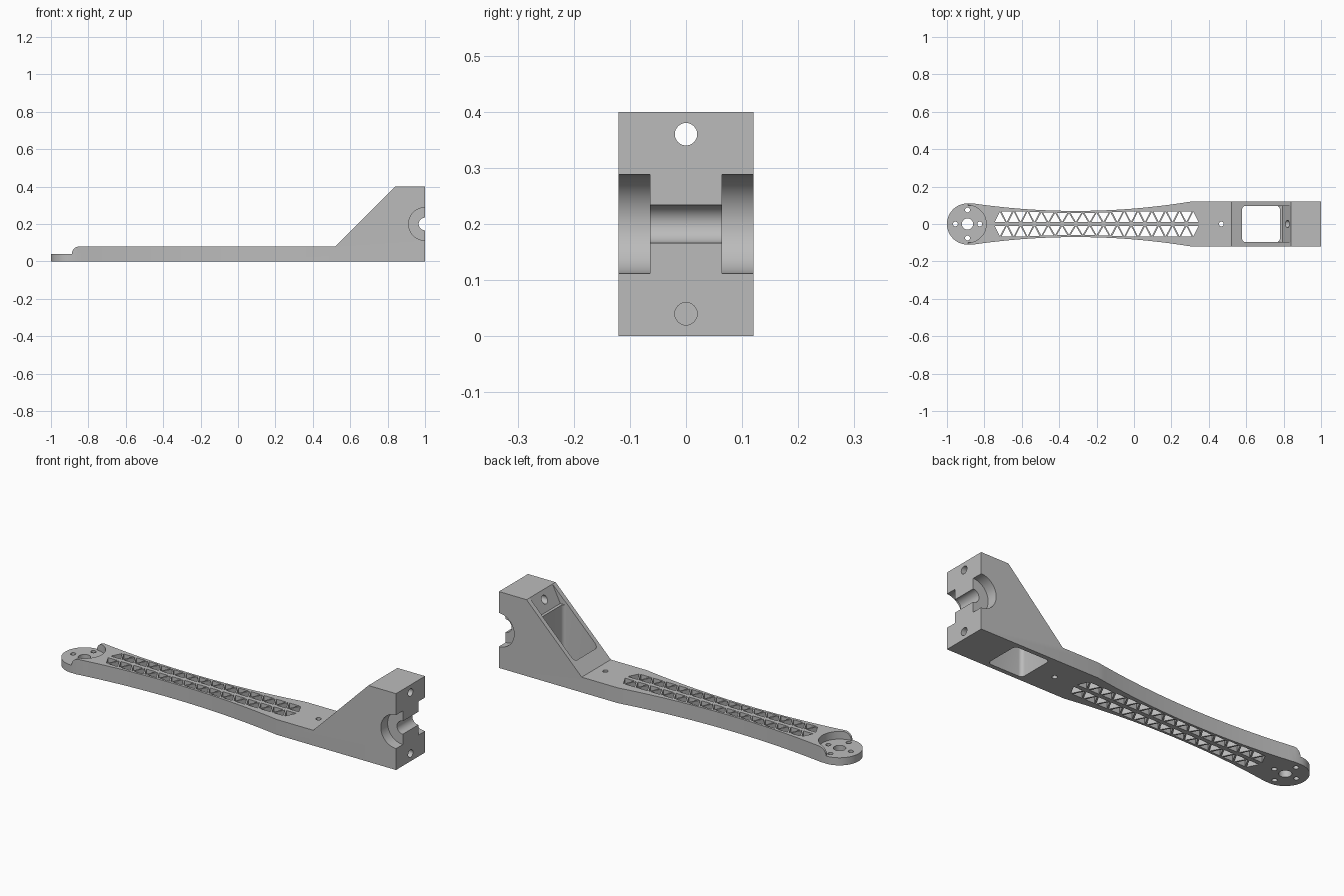
import bpy, bmesh, math
from mathutils import Vector

cube = bpy.data.objects.get("Cube")
if cube:
    bpy.data.objects.remove(cube, do_unlink=True)

# One grey plastic for the whole part
grey = bpy.data.materials.new("grey_plastic")
grey.use_nodes = True
colour = (0.5, 0.5, 0.5, 1)
grey.diffuse_color = colour
grey.node_tree.nodes["Principled BSDF"].inputs["Base Color"].default_value = colour

PLACE = {
    "x": lambda a, b, t: Vector((t, a, b)),
    "y": lambda a, b, t: Vector((a, t, b)),
    "z": lambda a, b, t: Vector((a, b, t)),
}


def prisms(name, outlines, axis, lo, hi):
    """Extrude closed outlines along an axis into one object."""
    bm = bmesh.new()
    for outline in outlines:
        rings = [[bm.verts.new(PLACE[axis](a, b, t)) for a, b in outline] for t in (lo, hi)]
        bm.faces.new(rings[0])
        bm.faces.new(rings[1])
        n = len(outline)
        for i in range(n):
            j = (i + 1) % n
            bm.faces.new((rings[0][i], rings[0][j], rings[1][j], rings[1][i]))
    bmesh.ops.recalc_face_normals(bm, faces=bm.faces)
    mesh = bpy.data.meshes.new(name)
    bm.to_mesh(mesh)
    bm.free()
    mesh.materials.append(grey)
    obj = bpy.data.objects.new(name, mesh)
    bpy.context.collection.objects.link(obj)
    return obj


def arc(cx, cy, r, start, end, steps):
    angles = [math.radians(start + (end - start) * i / steps) for i in range(steps + 1)]
    return [(cx + r * math.cos(a), cy + r * math.sin(a)) for a in angles]


def circle(cx, cy, r, steps=48):
    return arc(cx, cy, r, 0, 360, steps)[:-1]


def combine(target, tool, operation="DIFFERENCE"):
    """Apply a boolean and throw the tool away."""
    tool.hide_render = True
    mod = target.modifiers.new(operation.title(), "BOOLEAN")
    mod.operation = operation
    mod.solver = "EXACT"
    mod.object = tool
    bpy.context.view_layer.objects.active = target
    bpy.ops.object.modifier_apply(modifier=mod.name)
    bpy.data.objects.remove(tool, do_unlink=True)


def half_width(x):
    """Waisted edge of the arm."""
    return 0.07 + 0.132 * (x + 0.31) ** 2


PAD_X = -0.89

# Plan outline: round pad, waisted arm, straight block
edge_x = [-0.86 + 1.17 * i / 32 for i in range(33)]
upper = [(x, half_width(x)) for x in edge_x]
lower = [(x, -y) for x, y in reversed(upper)]
plan = arc(PAD_X, 0, 0.11, 90, 270, 40) + lower[::-1] + [(1.1, -0.12), (1.1, 0.12)] + upper[::-1]
arm = prisms("bracket_arm", [plan], "z", -0.1, 0.5)

# Side outline: thin pad, rounded step, arm, ramp, clamp block
side = [(-1.1, 0), (1, 0), (1, 0.4), (0.84, 0.4), (0.52, 0.08)]
side += arc(-0.848, 0.04, 0.04, 90, 180, 12) + [(-1.1, 0.04)]
combine(arm, prisms("side_outline", [side], "y", -0.2, 0.2), "INTERSECT")

# Round recess over the pad
combine(arm, prisms("pad_recess", [circle(PAD_X, 0, 0.1, 64)], "z", 0.04, 0.2))

# Vertical holes: pad centre, four pad screws, one arm screw
holes = [circle(PAD_X, 0, 0.03)]
holes += [circle(PAD_X + dx, dy, 0.013, 24)
          for dx, dy in ((0.065, 0), (-0.065, 0), (0, 0.075), (0, -0.075))]
holes.append(circle(0.467, 0, 0.013, 24))
combine(arm, prisms("screw_holes", holes, "z", -0.1, 0.2))

# Two mirrored rows of alternating triangles
COUNT, SIDE, FIRST, LAST = 15, 0.056, -0.717, 0.317
triangles = []
for i in range(2 * COUNT - 1):
    x = FIRST + (LAST - FIRST) * i / (2 * COUNT - 2)
    inner, outer = 0.011, min(0.066, half_width(x) - 0.012)
    base, tip = (inner, outer) if i % 2 == 0 else (outer, inner)
    for m in (1, -1):
        triangles.append([(x - SIDE / 2, m * base), (x + SIDE / 2, m * base), (x, m * tip)])
combine(arm, prisms("lattice", triangles, "z", -0.1, 0.2))

# Window through the block, with rounded corners
R, X0, X1, Y = 0.02, 0.578, 0.78, 0.097
window = (arc(X1 - R, Y - R, R, 0, 90, 6) + arc(X0 + R, Y - R, R, 90, 180, 6)
          + arc(X0 + R, R - Y, R, 180, 270, 6) + arc(X1 - R, R - Y, R, 270, 360, 6))
combine(arm, prisms("window", [window], "z", -0.1, 0.5))

# Screw seat at the top of the ramp
seat = [(0.75, 0.31), (0.795, 0.31), (0.84, 0.4), (0.84, 0.5), (0.75, 0.5)]
combine(arm, prisms("screw_seat", [seat], "y", -0.095, 0.095))

# Half-round clamp: narrow bore with a wider seat on each side
combine(arm, prisms("clamp_bore", [circle(1, 0.2, 0.034)], "y", -0.2, 0.2))
for m in (1, -1):
    combine(arm, prisms("bearing_seat", [circle(1, 0.2, 0.088, 64)], "y", m * 0.064, m * 0.2))

# Clamp screw holes
clamp_holes = [circle(0, z, 0.02, 32) for z in (0.04, 0.36)]
combine(arm, prisms("clamp_screws", clamp_holes, "x", 0.7, 1.1))

# Smooth the curved walls, keep the edges crisp
bpy.ops.object.select_all(action="DESELECT")
arm.select_set(True)
bpy.context.view_layer.objects.active = arm
bpy.ops.object.shade_smooth_by_angle(angle=math.radians(30))
